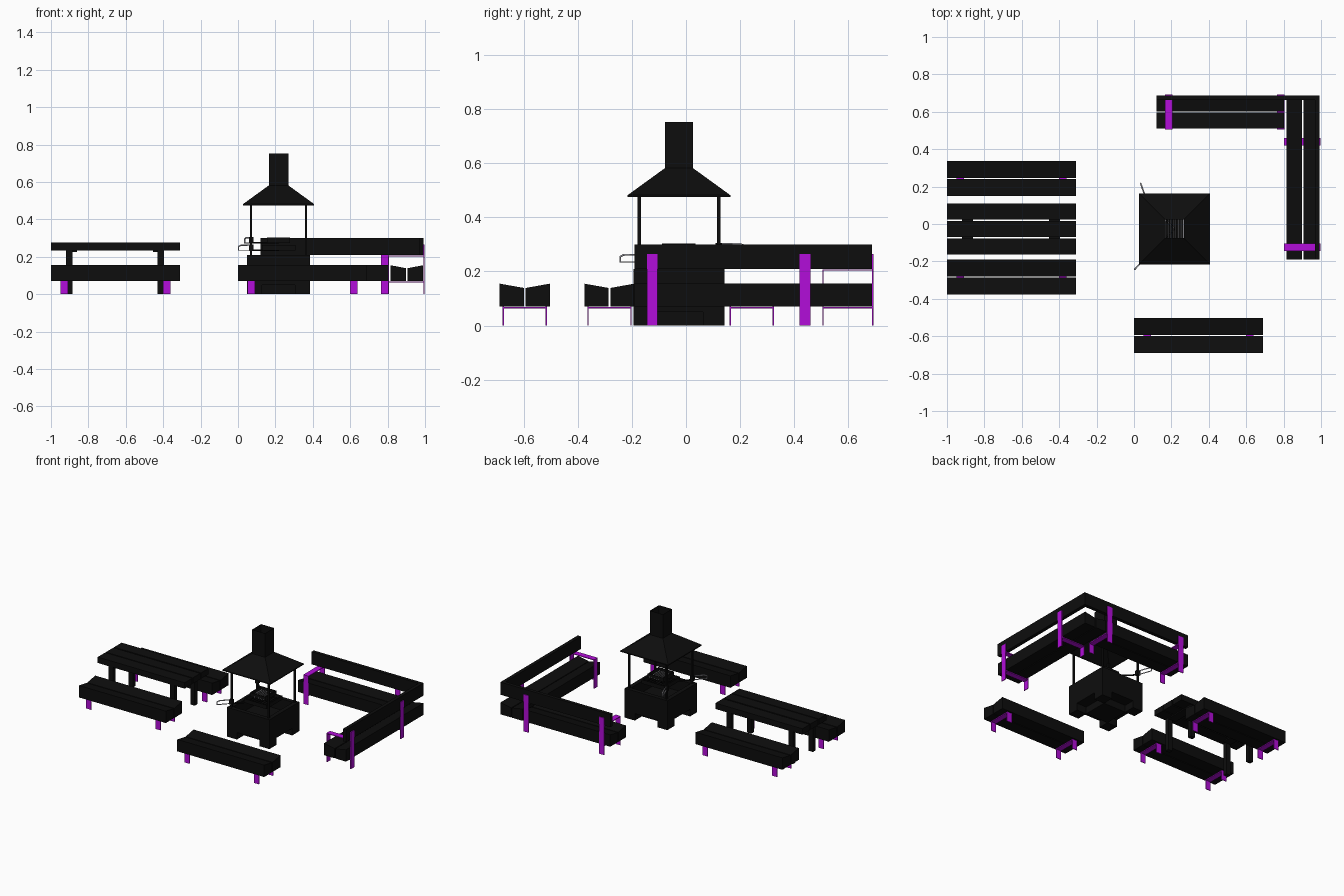
import bpy, bmesh, math
from mathutils import Vector

if "Cube" in bpy.data.objects:
    bpy.data.objects.remove(bpy.data.objects["Cube"])


def mat(name, col):
    m = bpy.data.materials.new(name)
    m.diffuse_color = (*col, 1)
    m.use_nodes = True
    m.node_tree.nodes["Principled BSDF"].inputs["Base Color"].default_value = m.diffuse_color
    return m


BLACK = mat("black", (0.004, 0.004, 0.004))
PURPLE = mat("purple", (0.45, 0.004, 0.70))
STEEL = mat("steel", (0.55, 0.55, 0.6))


def finish(name, bm, m):
    bmesh.ops.recalc_face_normals(bm, faces=bm.faces)
    me = bpy.data.meshes.new(name)
    bm.to_mesh(me)
    bm.free()
    me.materials.append(m)
    ob = bpy.data.objects.new(name, me)
    bpy.context.collection.objects.link(ob)
    return ob


def add_box(bm, x0, x1, y0, y1, z0, z1):
    vs = bmesh.ops.create_cube(bm, size=1)["verts"]
    for v in vs:
        v.co = ((x0 + x1) / 2 + v.co.x * (x1 - x0), (y0 + y1) / 2 + v.co.y * (y1 - y0),
                (z0 + z1) / 2 + v.co.z * (z1 - z0))


def boxes(name, lst, m=BLACK):
    bm = bmesh.new()
    for b in lst:
        add_box(bm, *b)
    return finish(name, bm, m)


def swap(b, along_y):
    # turns (length, width, height) ranges into x, y, z ranges
    return (b[2], b[3], b[0], b[1], b[4], b[5]) if along_y else b


def seat(name, a0, a1, w0, w1, along_y=False):
    # two planks with tops sloping down to the gap in the middle
    bm = bmesh.new()
    mid = (w0 + w1) / 2
    for outer, inner in ((w0, mid - 0.003), (w1, mid + 0.003)):
        prof = [(outer, 0.07), (outer, 0.155), (inner, 0.139), (inner, 0.07)]
        rings = [[bm.verts.new((w, a, z) if along_y else (a, w, z)) for w, z in prof] for a in (a0, a1)]
        bm.faces.new(rings[0])
        bm.faces.new(rings[1])
        for i in range(4):
            j = (i + 1) % 4
            bm.faces.new((rings[0][i], rings[0][j], rings[1][j], rings[1][i]))
    finish(name, bm, BLACK)


def strap(name, a, w0, w1, along_y=False, back=0.07, arm=False):
    # bent flat-bar bracket; w1 is the back side
    t, a0, a1 = 0.005, a - 0.02, a + 0.02
    lst = [(a0, a1, w0, w0 + t, 0, 0.208 if arm else 0.07),
           (a0, a1, w1 - t, w1, 0, back),
           (a0, a1, w0 + t, w1 - t, 0.064, 0.069)]
    if arm:
        lst.append((a0, a1, w0 + t, w1 - t, 0.203, 0.208))
    boxes(name, [swap(b, along_y) for b in lst], PURPLE)


# straight benches
for name, x0, yc in (("table_bench_back", -1, 0.243), ("table_bench_front", -1, -0.283), ("front_bench", 0, -0.596)):
    seat(name + "_seat", x0, x0 + 0.69, yc - 0.093, yc + 0.093)
    for i, dx in enumerate((0.07, 0.62)):
        strap(f"{name}_bracket_{i}", x0 + dx, yc - 0.082, yc + 0.082)

# corner bench
seat("corner_seat_back", 0.12, 0.803, 0.51, 0.688)
seat("corner_seat_right", -0.19, 0.688, 0.815, 0.99, True)
boxes("backrest_back", [(0.12, 0.992, 0.662, 0.687, 0.21, 0.30)])
boxes("backrest_right", [(0.967, 0.992, -0.19, 0.662, 0.21, 0.30)])
strap("corner_arm_bracket_left", 0.185, 0.504, 0.693, False, 0.265, True)
strap("corner_bracket_back", 0.785, 0.504, 0.693, False, 0.265)
strap("corner_arm_bracket_front", -0.125, 0.803, 0.997, True, 0.265, True)
strap("corner_bracket_right", 0.44, 0.803, 0.997, True, 0.265)

# table
boxes("table_top", [(-1, -0.31, y, y + 0.085, 0.235, 0.277) for y in (-0.162, -0.070, 0.024)])
legs = []
for lx, bx in ((-0.92, -0.92), (-0.43, -0.455)):
    legs += [(lx, lx + 0.035, y, y + 0.03, 0, 0.235) for y in (-0.155, 0.073)]
    legs.append((bx, bx + 0.06, -0.125, 0.073, 0.227, 0.235))
boxes("table_legs", legs)

# fire pit: open box, inner base and corner feet
CX, CY, H = 0.217, -0.026, 0.169


def around(name, lst, m=BLACK):
    return boxes(name, [(CX + b[0], CX + b[1], CY + b[2], CY + b[3], b[4], b[5]) for b in lst], m)


W = 0.03
around("pit_walls", [(-H, H, -H, -H + W, 0.05, 0.21), (-H, H, H - W, H, 0.05, 0.21),
                     (-H, -H + W, -H + W, H - W, 0.05, 0.21), (H - W, H, -H + W, H - W, 0.05, 0.21)])
around("pit_floor", [(-H + W, H - W, -H + W, H - W, 0.05, 0.13)])
around("pit_base", [(-0.09, 0.09, -0.09, 0.09, 0, 0.05)])
F = 0.08
around("pit_feet", [(x, x + F, y, y + F, 0, 0.05) for x in (-H, H - F) for y in (-H, H - F)])

# hood on four posts
P = 0.147
around("hood_posts", [(sx * P - 0.006, sx * P + 0.006, sy * P - 0.006, sy * P + 0.006, 0.205, 0.49)
                      for sx in (-1, 1) for sy in (-1, 1)])
bm = bmesh.new()
rings = []
for h, z in ((0.052, 0.753), (0.052, 0.582), (0.19, 0.482), (0.19, 0.475)):
    rings.append([bm.verts.new((CX + sx * h, CY + sy * h, z)) for sx, sy in ((-1, -1), (1, -1), (1, 1), (-1, 1))])
for a, b in zip(rings, rings[1:]):
    for i in range(4):
        bm.faces.new((a[i], a[(i + 1) % 4], b[(i + 1) % 4], b[i]))
hood = finish("hood_and_chimney", bm, BLACK)
mod = hood.modifiers.new("thick", "SOLIDIFY")
mod.thickness = 0.004


# swinging grates with wire handles
def wire(name, pts, r, m, cyclic=False):
    cu = bpy.data.curves.new(name, "CURVE")
    cu.dimensions = "3D"
    cu.bevel_depth = r
    cu.bevel_resolution = 1
    cu.materials.append(m)
    sp = cu.splines.new("POLY")
    sp.points.add(len(pts) - 1)
    for p, q in zip(sp.points, pts):
        p.co = (*q, 1)
    sp.use_cyclic_u = cyclic
    bpy.context.collection.objects.link(bpy.data.objects.new(name, cu))


for n, tip, sy, z in (("lower", (0.003, -0.243), -1, 0.235), ("upper", (0.035, 0.218), 1, 0.275)):
    post = Vector((CX - P, CY + sy * P, 0))
    end = Vector((*tip, 0))
    up, low = Vector((0, 0, z + 0.027)), Vector((0, 0, z))
    q = end.lerp(post, 0.2)
    wire(n + "_handle", [post + low, end + low, end + low + Vector((0, 0, 0.02)), q + up, post + up], 0.004, STEEL, True)
    wire(n + "_arm", [post + low, Vector((CX, CY, z))], 0.005, BLACK)
    g = z + 0.018
    s = 0.062 if sy > 0 else 0.09
    t = 0.006
    around(n + "_grate_frame", [(-s, s, -s, -s + t, z, g + 0.01), (-s, s, s - t, s, z, g + 0.01),
                                (-s, -s + t, -s, s, z, g + 0.01), (s - t, s, -s, s, z, g + 0.01)])
    k = 9
    around(n + "_grate_bars", [(-s + i * 2 * s / k - 0.002, -s + i * 2 * s / k + 0.002, -s, s, z + 0.005, z + 0.009)
                               for i in range(1, k)], STEEL if sy > 0 else BLACK)
    boxes(n + "_collar", [(post.x - 0.012, post.x + 0.012, post.y - 0.012, post.y + 0.012, z - 0.005, z + 0.03)])
